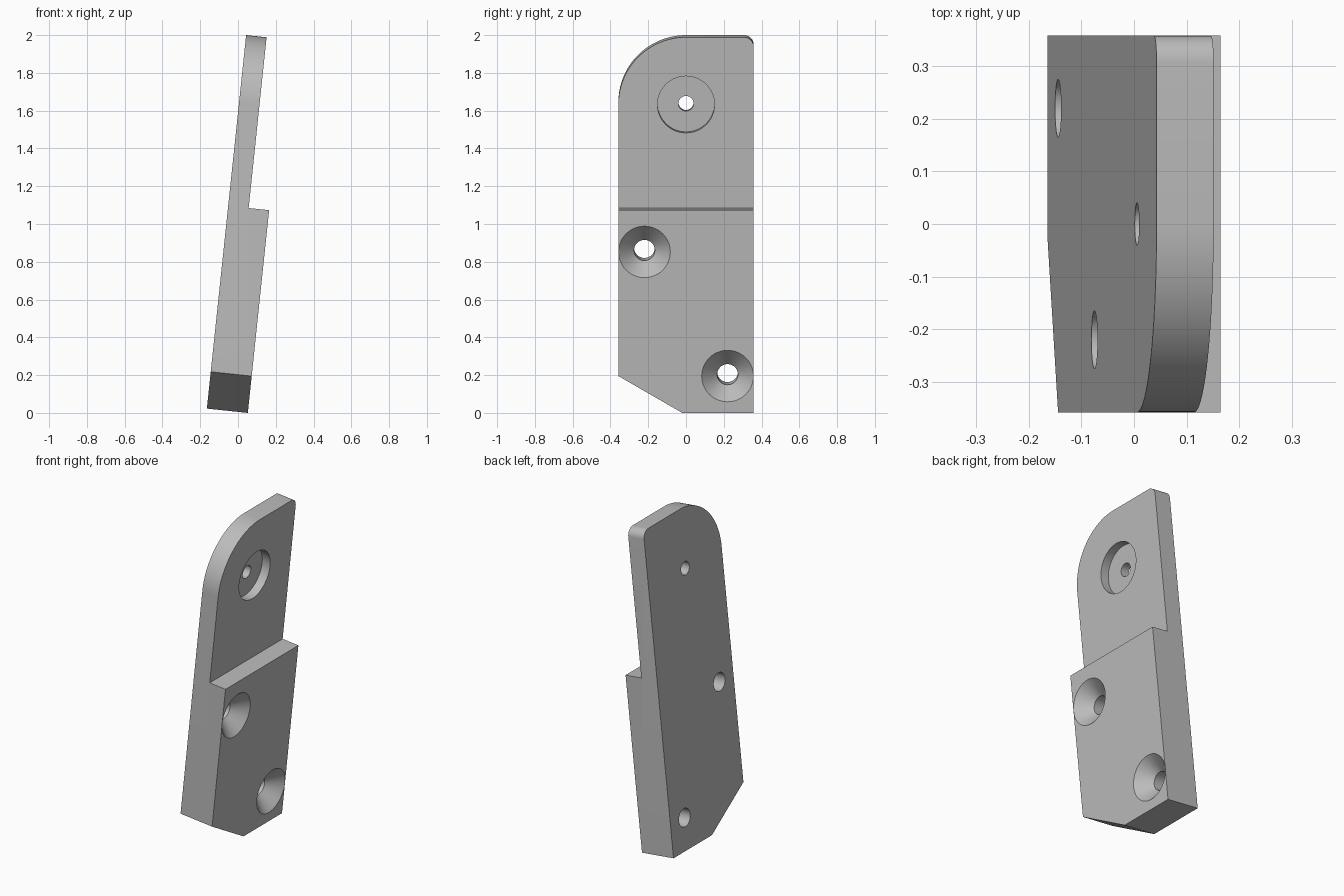
import bpy, bmesh
from math import sin, cos, pi, radians
from mathutils import Vector

cube = bpy.data.objects.get("Cube")
if cube:
    bpy.data.objects.remove(cube, do_unlink=True)

# Plate sizes: x is thickness, y is width, z is length before tilting
TILT = radians(6)
LENGTH, HALF, THICK, THIN, STEP = 1.988, 0.358, 0.218, 0.109, 1.079
EYE_Z = LENGTH - HALF

grey = bpy.data.materials.new("plain_grey")
grey.use_nodes = True
colour = (0.5, 0.5, 0.5, 1)
grey.diffuse_color = colour
grey.node_tree.nodes["Principled BSDF"].inputs["Base Color"].default_value = colour


def finish(name, bm):
    bmesh.ops.recalc_face_normals(bm, faces=bm.faces)
    mesh = bpy.data.meshes.new(name)
    bm.to_mesh(mesh)
    bm.free()
    mesh.materials.append(grey)
    obj = bpy.data.objects.new(name, mesh)
    bpy.context.collection.objects.link(obj)
    return obj


def arc(cy, cz, r, start, end, n):
    angles = [radians(start + (end - start) * i / n) for i in range(n + 1)]
    return [(cy + r * cos(a), cz + r * sin(a)) for a in angles]


def slab(name, outline, x0, x1):
    bm = bmesh.new()
    face = bm.faces.new([bm.verts.new((x0, y, z)) for y, z in outline])
    new = bmesh.ops.extrude_face_region(bm, geom=[face])["geom"]
    verts = [v for v in new if isinstance(v, bmesh.types.BMVert)]
    bmesh.ops.translate(bm, verts=verts, vec=Vector((x1 - x0, 0, 0)))
    return finish(name, bm)


def bore(name, y, z, profile, n=48):
    """Turned cutter along x from (x, radius) pairs."""
    bm = bmesh.new()
    rings = [[bm.verts.new((x, y + r * cos(2 * pi * i / n), z + r * sin(2 * pi * i / n)))
              for i in range(n)] for x, r in profile]
    for a, b in zip(rings, rings[1:]):
        for i in range(n):
            j = (i + 1) % n
            bm.faces.new((a[i], a[j], b[j], b[i]))
    bm.faces.new(rings[0])
    bm.faces.new(rings[-1])
    return finish(name, bm)


def cut(body, cutter):
    cutter.hide_render = True
    mod = body.modifiers.new(cutter.name, 'BOOLEAN')
    mod.operation, mod.solver, mod.object = 'DIFFERENCE', 'EXACT', cutter
    bpy.context.view_layer.objects.active = body
    bpy.ops.object.modifier_apply(modifier=mod.name)
    bpy.data.objects.remove(cutter, do_unlink=True)


# Outline: clipped lower corner, small and large rounded upper corners
R = 0.05
outline = [(-HALF, 0.196), (-0.02, 0), (HALF, 0)]
outline += arc(HALF - R, LENGTH - R, R, 0, 90, 10)
outline += arc(0, EYE_Z, HALF, 90, 180, 32)
bracket = slab("stepped_bracket", outline, 0, THICK)

# Thinner upper half
cut(bracket, slab("step_cutter", [(-1, STEP), (1, STEP), (1, 3), (-1, 3)], THIN, 1))

# Round pocket with a small through hole
floor = THIN - 0.054
cut(bracket, bore("pocket_cutter", 0, EYE_Z,
                  [(-0.1, 0.04), (floor, 0.04), (floor, 0.151), (THICK, 0.151)]))

# Countersunk screw holes
HOLE, SINK = 0.055, 0.137
for y, z in ((-0.22, 0.857), (0.22, 0.196)):
    cut(bracket, bore("screw_cutter", y, z,
                      [(-0.1, HOLE), (THICK - (SINK - HOLE), HOLE), (THICK + 0.02, SINK + 0.02)]))

# Smooth the curves, then lean the plate
bpy.ops.object.select_all(action='DESELECT')
bracket.select_set(True)
bpy.context.view_layer.objects.active = bracket
bpy.ops.object.shade_smooth_by_angle(angle=radians(25))
bracket.rotation_euler = (0, TILT, 0)
bracket.location = (-(THICK * cos(TILT) + STEP * sin(TILT)) / 2, 0, THICK * sin(TILT))
